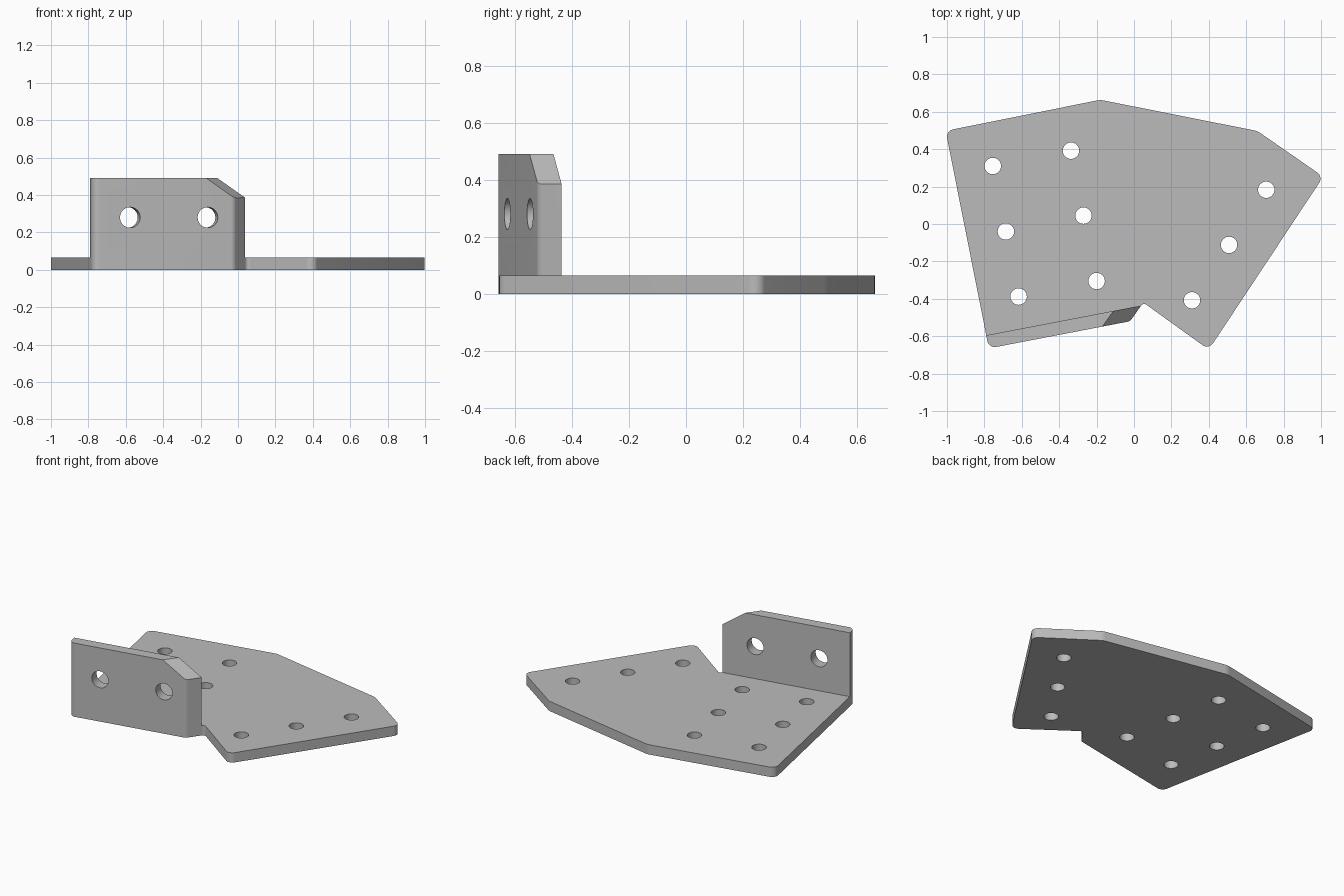
import bpy
import bmesh
import math
from mathutils import Vector, Matrix

cube = bpy.data.objects.get("Cube")
if cube:
    bpy.data.objects.remove(cube, do_unlink=True)

CHAMFER_Z, PLATE_Z, FLANGE_Z = 0.022, 0.065, 0.49

steel = bpy.data.materials.new("grey_steel")
steel.use_nodes = True
grey = (0.5, 0.5, 0.5, 1)
steel.diffuse_color = grey
steel.node_tree.nodes["Principled BSDF"].inputs["Base Color"].default_value = grey


def make_object(name, bm):
    mesh = bpy.data.meshes.new(name)
    bm.to_mesh(mesh)
    bm.free()
    mesh.materials.append(steel)
    obj = bpy.data.objects.new(name, mesh)
    bpy.context.collection.objects.link(obj)
    return obj


def rounded_outline(corners, steps=8):
    """Replace each (x, y, radius) corner by an arc."""
    points = []
    for i, (x, y, r) in enumerate(corners):
        p = Vector((x, y))
        if r == 0:
            points.append(p)
            continue
        a = (Vector(corners[i - 1][:2]) - p).normalized()
        b = (Vector(corners[(i + 1) % len(corners)][:2]) - p).normalized()
        half = a.angle(b) / 2
        centre = p + (a + b).normalized() * (r / math.sin(half))
        start = p + a * (r / math.tan(half)) - centre
        end = p + b * (r / math.tan(half)) - centre
        for k in range(steps + 1):
            points.append(centre + start.lerp(end, k / steps).normalized() * r)
    return points


# Plan outline of plate and flange foot, counter-clockwise
outline = rounded_outline([
    (-0.777, -0.665, 0.04), (-0.021, -0.52, 0.04), (0.05, -0.42, 0.02),
    (0.40, -0.672, 0.04), (1.012, 0.253, 0.04), (0.66, 0.497, 0.08),
    (-0.18, 0.664, 0.1), (-1.007, 0.498, 0.04), (-0.79, -0.595, 0)])

# Plate body
bm = bmesh.new()
low = [bm.verts.new((*p, CHAMFER_Z)) for p in outline]
high = [bm.verts.new((*p, PLATE_Z)) for p in outline]
for i in range(len(outline)):
    j = (i + 1) % len(outline)
    bm.faces.new((low[i], low[j], high[j], high[i]))
top = bm.faces.new(high)
bottom = bm.faces.new(low[::-1])

# Chamfer round the underside
bmesh.ops.inset_region(bm, faces=[bottom], thickness=0.03, use_even_offset=True)
for v in bottom.verts:
    v.co.z = 0


# Upright flange raised from the front strip of the plate
def nearest(x, y):
    return min(high, key=lambda v: (v.co.xy - Vector((x, y))).length)


other, _ = bmesh.utils.face_split(top, nearest(-0.79, -0.595), nearest(0.0384, -0.436))
foot = min((top, other), key=lambda f: f.calc_center_median().y)
raised = bmesh.ops.extrude_face_region(bm, geom=[foot])
for v in raised["geom"]:
    if isinstance(v, bmesh.types.BMVert):
        v.co.z = FLANGE_Z
if foot.is_valid:
    bm.faces.remove(foot)

# Sloping cut on the flange's upper corner
faces = [f for f in bm.faces if f.calc_center_median().z > PLATE_Z + 0.01]
geom = faces + list({e for f in faces for e in f.edges}) + list({v for f in faces for v in f.verts})
along = Vector((0.58, 0.81, 0))
slope = Vector((0.15, 0.03, -0.105))
cut = bmesh.ops.bisect_plane(bm, geom=geom, plane_co=(-0.11, -0.465, FLANGE_Z),
                             plane_no=slope.cross(along).normalized(), clear_outer=True)
edges = [e for e in cut["geom_cut"] if isinstance(e, bmesh.types.BMEdge)]
bmesh.ops.holes_fill(bm, edges=edges, sides=0)
bmesh.ops.recalc_face_normals(bm, faces=bm.faces)
bracket = make_object("bracket_plate", bm)

# Bolt holes through the plate and the flange
bm = bmesh.new()


def add_pin(location, radius, depth, turn=Matrix()):
    bmesh.ops.create_cone(bm, cap_ends=True, segments=32, radius1=radius, radius2=radius,
                          depth=depth, matrix=Matrix.Translation(location) @ turn)


for x, y in [(-0.755, 0.31), (-0.685, -0.04), (-0.617, -0.388),
             (-0.337, 0.392), (-0.27, 0.045), (-0.2, -0.305),
             (0.707, 0.183), (0.508, -0.112), (0.31, -0.408)]:
    add_pin((x, y, 0.03), 0.044, 0.2)
facing = Vector((0.189, -0.982, 0)).to_track_quat("Z", "Y").to_matrix().to_4x4()
for x, y in [(-0.577, -0.626), (-0.162, -0.546)]:
    add_pin((x, y, 0.28), 0.055, 0.2, facing)
pins = make_object("hole_cutter", bm)
pins.hide_render = True

bpy.context.view_layer.objects.active = bracket
for obj in bpy.context.selected_objects:
    obj.select_set(False)
bracket.select_set(True)
holes = bracket.modifiers.new("holes", "BOOLEAN")
holes.operation = "DIFFERENCE"
holes.solver = "EXACT"
holes.object = pins
bpy.ops.object.modifier_apply(modifier="holes")
bpy.data.objects.remove(pins, do_unlink=True)
bpy.ops.object.shade_smooth_by_angle(angle=math.radians(30))
